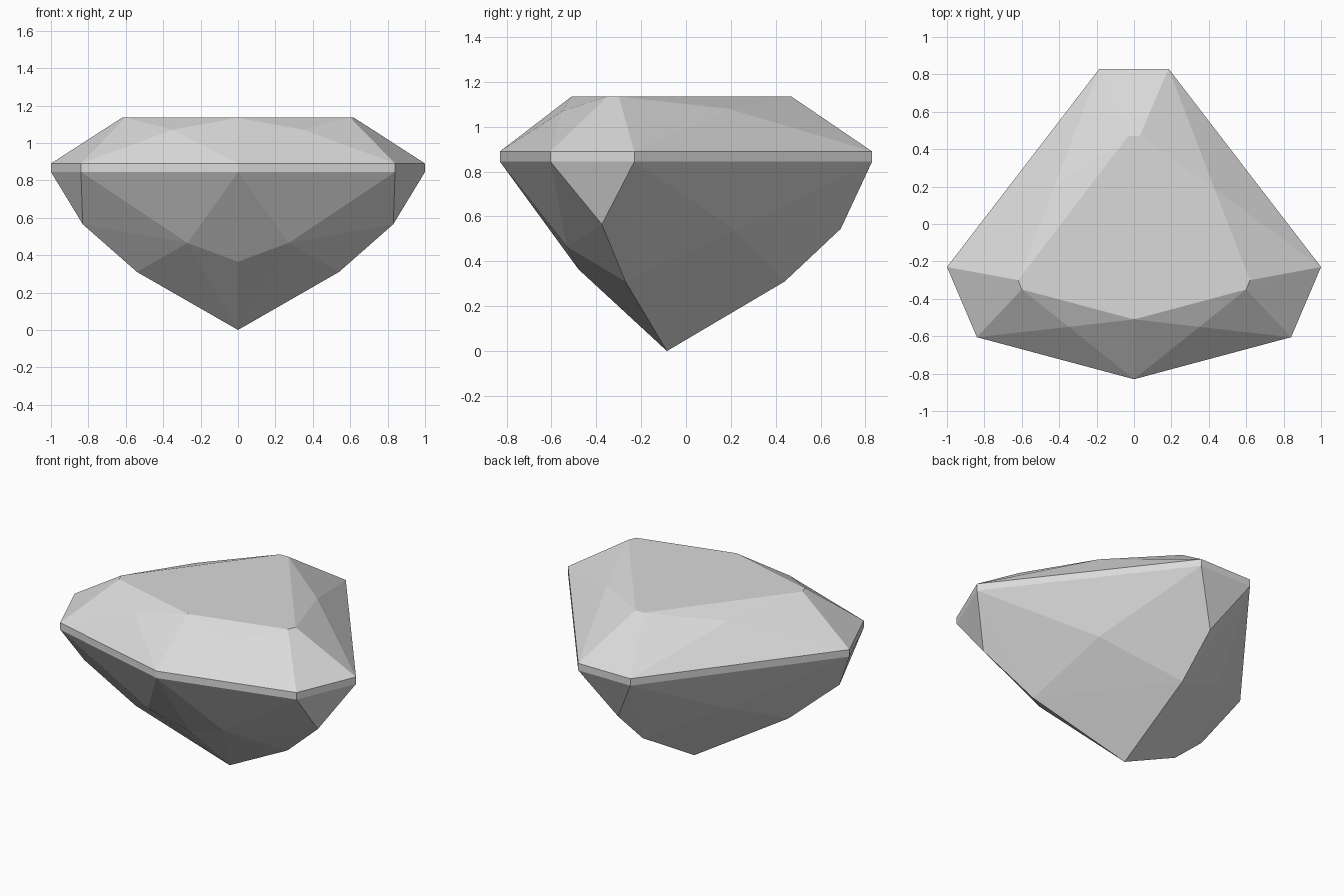
import bpy
import bmesh

cube = bpy.data.objects.get("Cube")
if cube:
    bpy.data.objects.remove(cube, do_unlink=True)

# Stone material
grey = bpy.data.materials.new("pale grey stone")
grey.use_nodes = True
colour = (0.7, 0.7, 0.7, 1)
grey.diffuse_color = colour
grey.node_tree.nodes["Principled BSDF"].inputs["Base Color"].default_value = colour

GIRDLE_LOW, GIRDLE_HIGH, TABLE = 0.845, 0.89, 1.135

# Half outlines, front to back
girdle = [(0, -0.83), (0.84, -0.605), (1, -0.23), (0.185, 0.83)]
table = [(0, -0.51), (0.6, -0.35), (0.62, -0.3), (0.03, 0.47)]

points = [(x, y, z) for z in (GIRDLE_LOW, GIRDLE_HIGH) for x, y in girdle]
points += [(x, y, TABLE) for x, y in table]

# Star points where the crown facets cross
points += [(0.35, -0.55, 1.07), (0.43, 0.19, 1.08)]

# Pavilion: corner tips, lower ridges, facet crossings and culet
points += [(0.83, -0.375, 0.565), (0, 0.69, 0.545)]
points += [(0.54, -0.27, 0.31), (0, 0.44, 0.31), (0, -0.48, 0.365)]
points += [(0.27, -0.53, 0.465), (0.45, 0.22, 0.54)]
points += [(0, -0.085, 0)]

# Mirror the half and wrap the flat facets around it
bm = bmesh.new()
for x, y, z in points:
    for side in ((1, -1) if x else (1,)):
        bm.verts.new((x * side, y, z))
hull = bmesh.ops.convex_hull(bm, input=bm.verts[:])
loose = [v for v in bm.verts if not v.link_faces]
bmesh.ops.delete(bm, geom=loose, context='VERTS')
bmesh.ops.dissolve_limit(bm, angle_limit=0.01, verts=bm.verts[:], edges=bm.edges[:])
bmesh.ops.recalc_face_normals(bm, faces=bm.faces[:])

mesh = bpy.data.meshes.new("cut_gemstone")
bm.to_mesh(mesh)
bm.free()
mesh.materials.append(grey)
gem = bpy.data.objects.new("cut_gemstone", mesh)
bpy.context.collection.objects.link(gem)
